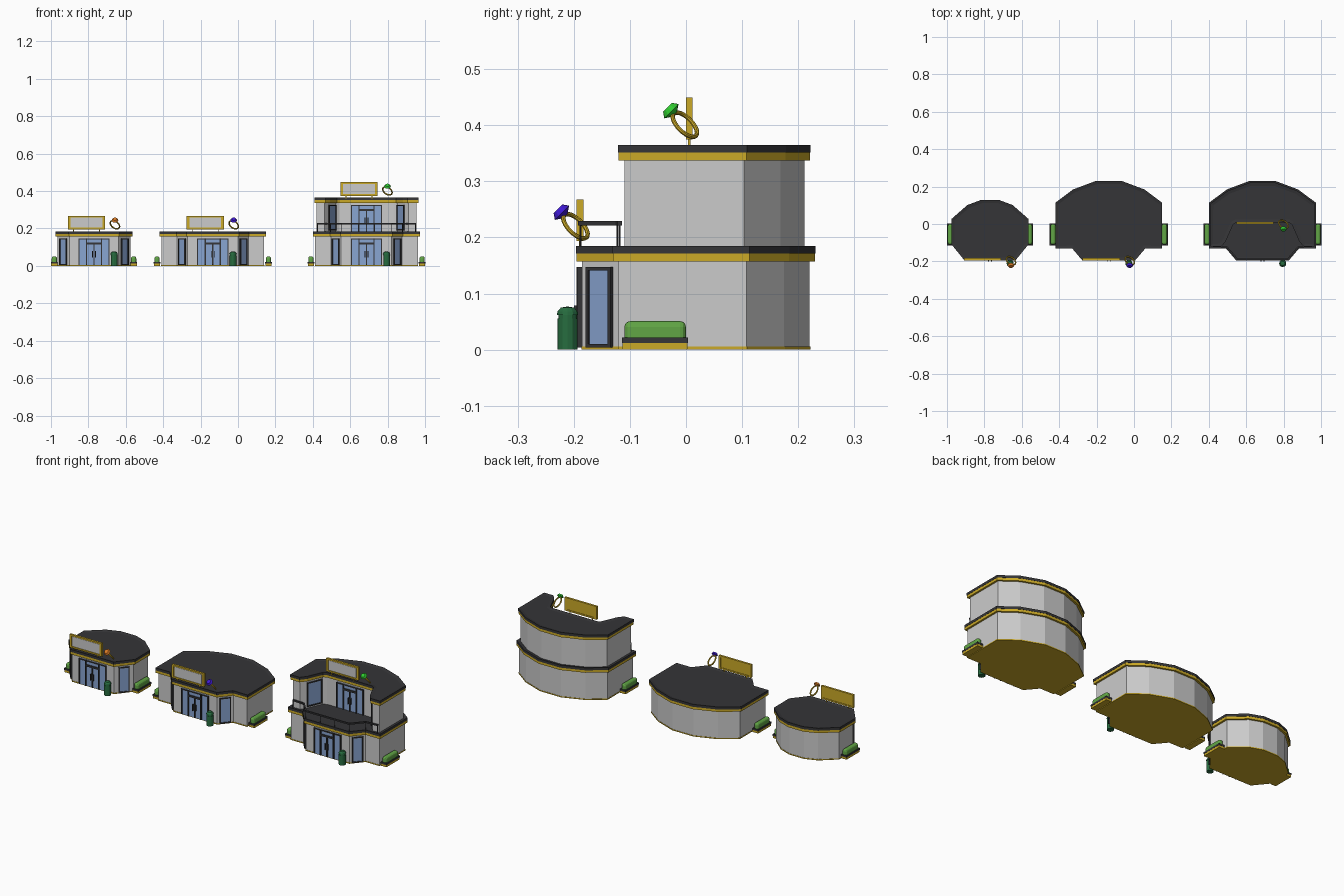
import bpy, bmesh, math
from mathutils import Matrix, Vector

if "Cube" in bpy.data.objects:
    bpy.data.objects.remove(bpy.data.objects["Cube"])


def mat(name, c):
    m = bpy.data.materials.new(name)
    m.diffuse_color = (*c, 1)
    m.use_nodes = True
    m.node_tree.nodes["Principled BSDF"].inputs["Base Color"].default_value = m.diffuse_color
    return m


GOLD = mat("gold", (0.6, 0.4, 0.02))
DARK = mat("charcoal", (0.035, 0.035, 0.038))
GLASS = mat("glass", (0.25, 0.38, 0.65))
BUSH = mat("leaf", (0.12, 0.38, 0.06))
BIN = mat("bin_green", (0.02, 0.15, 0.05))
STONES = [mat("orange_gem", (0.7, 0.2, 0.02)), mat("blue_gem", (0.05, 0.01, 0.65)),
          mat("green_gem", (0.03, 0.6, 0.03))]


def finish(bm, name, material=None):
    bmesh.ops.recalc_face_normals(bm, faces=bm.faces[:])
    me = bpy.data.meshes.new(name)
    bm.to_mesh(me)
    bm.free()
    if material:
        me.materials.append(material)
    ob = bpy.data.objects.new(name, me)
    bpy.context.collection.objects.link(ob)
    return ob


def add_box(bm, lo, hi, m=Matrix()):
    lo, hi = Vector(lo), Vector(hi)
    s = Matrix.Diagonal((*(hi - lo), 1))
    return bmesh.ops.create_cube(bm, size=1, matrix=m @ Matrix.Translation((lo + hi) / 2) @ s)["verts"]


def outline(half, cx):
    return [Vector((cx + x, y)) for x, y in half] + [Vector((cx - x, y)) for x, y in reversed(half)]


def grow(pts, d):
    # mitred outward offset of a counter-clockwise outline
    out = []
    for i, p in enumerate(pts):
        e1, e2 = (p - pts[i - 1]).normalized(), (pts[(i + 1) % len(pts)] - p).normalized()
        n1, n2 = Vector((e1.y, -e1.x)), Vector((e2.y, -e2.x))
        out.append(p + (n1 + n2) * d / (1 + n1.dot(n2)))
    return out


def prism(name, pts, z0, z1, material=None, rim=0):
    bm = bmesh.new()
    f = bm.faces.new([bm.verts.new((p.x, p.y, z0)) for p in pts])
    ext = bmesh.ops.extrude_face_region(bm, geom=[f])["geom"]
    bmesh.ops.translate(bm, vec=(0, 0, z1 - z0), verts=[v for v in ext if isinstance(v, bmesh.types.BMVert)])
    bmesh.ops.recalc_face_normals(bm, faces=bm.faces[:])
    if rim:
        top = [g for g in bm.faces if g.normal.z > 0.9]
        bmesh.ops.inset_region(bm, faces=top, thickness=rim, depth=0)
        top = [g for g in bm.faces if g.normal.z > 0.9 and len(g.verts) == len(pts)]
        bmesh.ops.translate(bm, vec=(0, 0, -0.004), verts=top[0].verts[:])
    return finish(bm, name, material)


def storey(pts, z0, z1, tag):
    prism(tag + "_walls", pts, z0, z1)
    prism(tag + "_gold_trim", grow(pts, 0.010), z1, z1 + 0.014, GOLD)
    prism(tag + "_roof", grow(pts, 0.011), z1 + 0.014, z1 + 0.028, DARK, 0.018)


def frame_matrix(a, b):
    # local x runs along the wall from a to b, local y points into the wall
    a, b = Vector(a), Vector(b)
    mid = (a + b) / 2
    return Matrix.Translation((mid.x, mid.y, 0)) @ Matrix.Rotation(math.atan2(b.y - a.y, b.x - a.x), 4, 'Z')


def glazing(a, b, z0, z1, half, tag, door=False):
    m, t = frame_matrix(a, b), 0.006
    bm = bmesh.new()
    add_box(bm, (-half, -0.003, z0), (half, 0.004, z1), m)
    finish(bm, tag + "_glass", GLASS)
    bm = bmesh.new()
    for s in (-1, 1):
        add_box(bm, (s * half - t / 2, -0.007, z0), (s * half + t / 2, 0.004, z1), m)
    add_box(bm, (-half, -0.007, z1 - t), (half, 0.004, z1), m)
    if door:
        for x in (-0.04, 0, 0.04):
            top = z1 if x else z0 + 0.115
            add_box(bm, (x - t / 2, -0.009, z0), (x + t / 2, 0.004, top), m)
        add_box(bm, (-0.04, -0.009, z0 + 0.110), (0.04, 0.004, z0 + 0.120), m)
        for s in (-1, 1):
            add_box(bm, (s * 0.008 - 0.0015, -0.014, z0 + 0.04), (s * 0.008 + 0.0015, -0.004, z0 + 0.075), m)
    else:
        add_box(bm, (-half, -0.007, z0), (half, 0.004, z0 + t), m)
    finish(bm, tag + "_frame", DARK)


def side_windows(cx, p, q, z0, z1, half, tag):
    glazing((cx + p[0], p[1]), (cx + q[0], q[1]), z0, z1, half, tag + "_right")
    glazing((cx - q[0], q[1]), (cx - p[0], p[1]), z0, z1, half, tag + "_left")


def sign(cx, y, z, tag):
    # framed blank board on two short legs
    bm = bmesh.new()
    for s in (-1, 1):
        add_box(bm, (cx + s * 0.094 - 0.006, y - 0.006, z), (cx + s * 0.094 + 0.006, y + 0.006, z + 0.074), )
        add_box(bm, (cx + s * 0.07 - 0.002, y - 0.002, z - 0.014), (cx + s * 0.07 + 0.002, y + 0.002, z))
    add_box(bm, (cx - 0.094, y - 0.006, z), (cx + 0.094, y + 0.006, z + 0.008))
    add_box(bm, (cx - 0.094, y - 0.006, z + 0.066), (cx + 0.094, y + 0.006, z + 0.074))
    add_box(bm, (cx - 0.094, y - 0.002, z + 0.006), (cx + 0.094, y + 0.003, z + 0.068))
    finish(bm, tag + "_sign_board", GOLD)
    bm = bmesh.new()
    add_box(bm, (cx - 0.085, y - 0.004, z + 0.01), (cx + 0.085, y - 0.002, z + 0.064))
    finish(bm, tag + "_sign_face")


def ring(loc, stone, tag):
    # tilted band with a faceted stone on its upper front
    up = Vector((0, -1, 1)).normalized()
    n = Vector((0.45, 0.63, 0.63)).normalized()
    side = up.cross(n)
    rot = Matrix((side, up, n)).transposed()
    bpy.ops.mesh.primitive_torus_add(major_segments=24, minor_segments=8, major_radius=0.028, minor_radius=0.004)
    ob = bpy.context.object
    ob.name = tag + "_ring_band"
    ob.data.materials.append(GOLD)
    ob.matrix_world = Matrix.Translation(loc) @ rot.to_4x4()
    bpy.ops.object.shade_smooth_by_angle()
    gm = Matrix.Translation(Vector(loc) + up * 0.036) @ up.to_track_quat('Z', 'Y').to_matrix().to_4x4()
    bm = bmesh.new()
    for r1, r2, z, h in ((0.006, 0.018, -0.006, 0.008), (0.018, 0.011, 0.003, 0.010)):
        bmesh.ops.create_cone(bm, cap_ends=True, segments=12, radius1=r1, radius2=r2, depth=h,
                              matrix=gm @ Matrix.Translation((0, 0, z)))
    finish(bm, tag + "_ring_stone", stone)


def planter(cx, tag):
    y0, y1 = -0.114, 0.004
    for z0, z1, ins, c, part in ((0, 0.012, 0.001, GOLD, "base"), (0.012, 0.022, 0, DARK, "rim"),
                                 (0.020, 0.051, 0.004, BUSH, "hedge")):
        bm = bmesh.new()
        add_box(bm, (cx - 0.018 + ins, y0 + ins, z0), (cx + 0.018 - ins, y1 - ins, z1))
        if part == "hedge":
            edges = [e for e in bm.edges if max(v.co.z for v in e.verts) > 0.04]
            bmesh.ops.bevel(bm, geom=edges, offset=0.011, segments=3, affect='EDGES', profile=0.5)
        finish(bm, f"{tag}_planter_{part}", c)


def bin_can(cx, tag):
    # turned profile: body, slotted neck, domed lid
    prof = [(0, 0), (0.018, 0), (0.018, 0.056), (0.0165, 0.056), (0.0165, 0.062), (0.019, 0.062),
            (0.018, 0.068), (0.012, 0.075), (0, 0.077)]
    bm = bmesh.new()
    vs = [bm.verts.new((r, 0, z)) for r, z in prof]
    es = [bm.edges.new(p) for p in zip(vs, vs[1:])]
    bmesh.ops.spin(bm, geom=vs + es, cent=(0, 0, 0), axis=(0, 0, 1), angle=math.tau, steps=12)
    bmesh.ops.remove_doubles(bm, verts=bm.verts[:], dist=1e-5)
    bmesh.ops.translate(bm, vec=(cx, -0.211, 0), verts=bm.verts[:])
    finish(bm, tag + "_bin", BIN)


# Footprints, right half from front to back
small = [(0.13, -0.185), (0.195, -0.105), (0.195, 0.022), (0.115, 0.092), (0.045, 0.118)]
wide = [(0.135, -0.185), (0.19, -0.12), (0.275, -0.12), (0.275, 0.108), (0.185, 0.175), (0.065, 0.22)]
upper = [(0.145, 0.017), (0.165, 0.006), (0.205, -0.085), (0.225, -0.11), (0.268, -0.11), (0.268, 0.103),
         (0.18, 0.168), (0.063, 0.211)]

shops = [("small_shop", -0.77, small, 0.212), ("wide_shop", -0.135, wide, 0.298), ("tall_shop", 0.687, wide, 0.297)]
for i, (tag, cx, half, px) in enumerate(shops):
    pts = outline(half, cx)
    prism(tag + "_plinth", grow(pts, 0.0015), 0, 0.006, GOLD)
    storey(pts, 0.005, 0.157, tag)
    glazing((cx - 0.13, -0.186), (cx + 0.13, -0.186), 0.004, 0.147, 0.081, tag + "_door", True)
    side_windows(cx, half[0], half[1], 0.004, 0.147, 0.026, tag + "_window")
    for s, n in ((-1, "left"), (1, "right")):
        planter(cx + s * px, f"{tag}_{n}")
    bin_can(cx + 0.108, tag)
    tall = i == 2
    dy, dz = (0.195, 0.181) if tall else (0, 0)
    sign(cx - 0.04, -0.189 + dy, 0.194 + dz, tag)
    ring((cx + 0.112, -0.197 + dy, 0.220 + dz), STONES[i], tag)

# Upper storey of the tall shop, set back around a terrace
cx = 0.687
storey(outline(upper, cx), 0.18, 0.337, "upper_storey")
glazing((cx - 0.14, 0.016), (cx + 0.14, 0.016), 0.183, 0.325, 0.081, "terrace_door", True)
side_windows(cx, upper[1], upper[2], 0.19, 0.325, 0.042, "terrace_window")

# Terrace railing
path = outline([(0.135, -0.188), (0.192, -0.122), (0.262, -0.118)], cx)
path = path[3:] + path[:3]
bm = bmesh.new()
for a, b in zip(path, path[1:]):
    L = (b - a).length / 2
    m = frame_matrix(a, b)
    add_box(bm, (-L - 0.002, -0.004, 0.221), (L + 0.002, 0.004, 0.229), m)
    n = max(1, round(L / 0.045))
    for k in range(n + 1):
        x = -L + 2 * L * k / n
        add_box(bm, (x - 0.0015, -0.0015, 0.18), (x + 0.0015, 0.0015, 0.222), m)
finish(bm, "terrace_railing", DARK)
